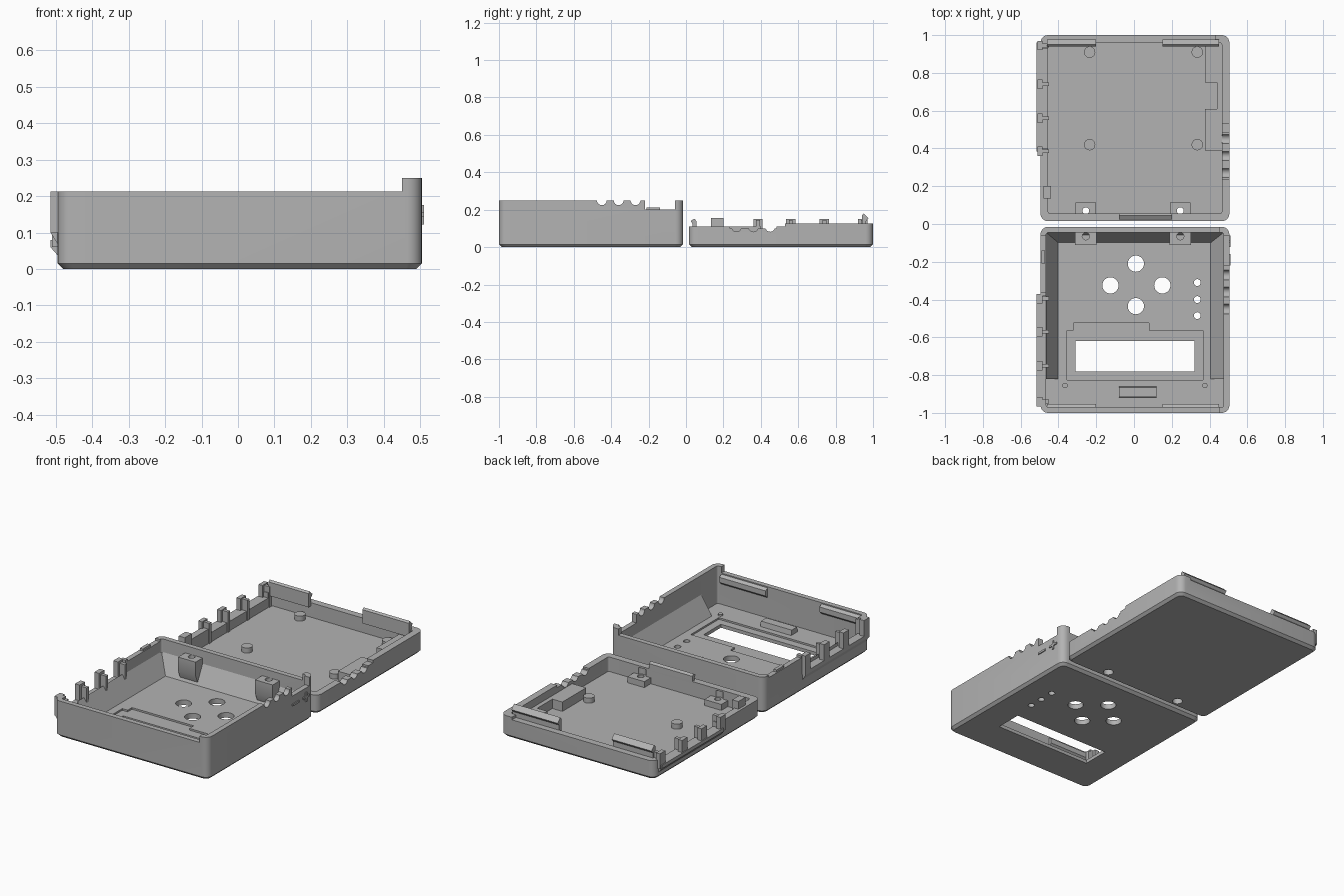
import bpy, bmesh, math
from mathutils import Matrix

if "Cube" in bpy.data.objects:
    bpy.data.objects.remove(bpy.data.objects["Cube"], do_unlink=True)

# Single grey plastic
plastic = bpy.data.materials.new("grey_plastic")
plastic.use_nodes = True
GREY = (0.45, 0.45, 0.45, 1)
plastic.diffuse_color = GREY
plastic.node_tree.nodes["Principled BSDF"].inputs["Base Color"].default_value = GREY
parts = []


def finish(bm, name):
    bmesh.ops.recalc_face_normals(bm, faces=bm.faces)
    mesh = bpy.data.meshes.new(name)
    bm.to_mesh(mesh)
    bm.free()
    mesh.materials.append(plastic)
    ob = bpy.data.objects.new(name, mesh)
    bpy.context.collection.objects.link(ob)
    parts.append(ob)
    return ob


def box(name, x0, x1, y0, y1, z0, z1):
    bm = bmesh.new()
    bmesh.ops.create_cube(bm, size=1)
    bmesh.ops.scale(bm, vec=(x1 - x0, y1 - y0, z1 - z0), verts=bm.verts)
    bmesh.ops.translate(bm, vec=((x0 + x1) / 2, (y0 + y1) / 2, (z0 + z1) / 2), verts=bm.verts)
    return finish(bm, name)


def rod(name, x, y, z, r, length, axis="Z"):
    bm = bmesh.new()
    bmesh.ops.create_cone(bm, cap_ends=True, segments=28, radius1=r, radius2=r, depth=length)
    if axis == "X":
        bmesh.ops.rotate(bm, matrix=Matrix.Rotation(math.pi / 2, 3, "Y"), verts=bm.verts)
    bmesh.ops.translate(bm, vec=(x, y, z), verts=bm.verts)
    return finish(bm, name)


def prism(name, points, a, b, axis, miter=0):
    """Extrude a profile along an axis; points are (other, z), miter shortens ends by height loss."""
    bm = bmesh.new()
    top = max(p[1] for p in points)
    rings = []
    for end, sign in ((a, 1), (b, -1)):
        ring = []
        for u, z in points:
            t = end + sign * miter * (top - z)
            ring.append(bm.verts.new((u, t, z) if axis == "Y" else (t, u, z)))
        rings.append(ring)
        bm.faces.new(ring)
    n = len(points)
    for i in range(n):
        j = (i + 1) % n
        bm.faces.new((rings[0][i], rings[0][j], rings[1][j], rings[1][i]))
    return finish(bm, name)


def rounded_loop(bm, x0, x1, y0, y1, r, z):
    verts = []
    corners = ((x1 - r, y1 - r), (x0 + r, y1 - r), (x0 + r, y0 + r), (x1 - r, y0 + r))
    for q, (cx, cy) in enumerate(corners):
        for i in range(7):
            t = (q + i / 6) * math.pi / 2
            verts.append(bm.verts.new((cx + r * math.cos(t), cy + r * math.sin(t), z)))
    return verts


def tray(name, y0, y1, height, floor, wall):
    bm = bmesh.new()
    x0, x1 = -0.495, 0.505
    loops = []
    for inset, r, z in ((0.015, 0.03, 0), (0, 0.04, 0.015), (0, 0.04, height),
                        (wall, 0.012, height), (wall, 0.012, floor)):
        loops.append(rounded_loop(bm, x0 + inset, x1 - inset, y0 + inset, y1 - inset, r, z))
    for lo, hi in zip(loops, loops[1:]):
        for i in range(len(lo)):
            j = (i + 1) % len(lo)
            bm.faces.new((lo[i], lo[j], hi[j], hi[i]))
    bm.faces.new(loops[0])
    bm.faces.new(loops[-1])
    return finish(bm, name)


def cut(target, cutters):
    for c in cutters:
        mod = target.modifiers.new("cut", "BOOLEAN")
        mod.operation, mod.solver, mod.object = "DIFFERENCE", "EXACT", c
    bpy.context.view_layer.update()
    deps = bpy.context.evaluated_depsgraph_get()
    mesh = bpy.data.meshes.new_from_object(target.evaluated_get(deps))
    target.modifiers.clear()
    target.data = mesh
    for c in cutters:
        parts.remove(c)
        bpy.data.objects.remove(c, do_unlink=True)


def notch(*dims):
    return box("cutter", *dims)


WIRES = (0.27, 0.36, 0.45)
SCREWS = (-0.255, 0.245)

# Deep front tray with panel openings, wire notches and lowered walls
deep = tray("deep_tray", -1, -0.015, 0.25, 0.03, 0.03)
cutters = [notch(-0.6, 0.45, -1.1, 0.1, 0.213, 0.4),
           notch(-0.6, -0.44, -0.36, -0.06, 0.2, 0.4),
           notch(-0.6, -0.44, -0.93, -0.38, 0.12, 0.4),
           notch(0.44, 0.6, -0.22, -0.06, 0.2, 0.4),
           notch(-0.355, 0.365, -0.825, -0.565, 0.02, 0.1),
           notch(-0.32, 0.08, -0.57, -0.525, 0.02, 0.1),
           notch(-0.31, 0.32, -0.78, -0.62, -0.1, 0.1)]
cutters += [rod("cutter", x, y, 0, 0.043, 0.2)
            for x, y in ((0.01, -0.21), (-0.125, -0.325), (0.15, -0.325), (0.01, -0.435))]
cutters += [rod("cutter", 0.335, y, 0, 0.018, 0.2) for y in (-0.31, -0.4, -0.485)]
cutters += [rod("cutter", 0.49, -y, 0.25, 0.026, 0.15, "X") for y in WIRES]
cut(deep, cutters)

# Sloped inner walls
prism("left_slope", [(0.477, 0.028), (0.405, 0.028), (0.477, 0.14)], -0.82, -0.04, "Y")
prism("right_slope", [(-0.467, 0.028), (-0.4, 0.028), (-0.467, 0.14)], -0.82, -0.04, "Y")
prism("back_slope", [(-0.043, 0.028), (-0.1, 0.028), (-0.043, 0.14)], -0.467, 0.477, "X")

# Shallow back tray
shallow = tray("shallow_tray", 0.015, 1, 0.125, 0.025, 0.04)
cutters = [notch(-0.6, 0.6, -0.1, 0.53, 0.11, 0.3),
           notch(-0.6, 0.43, 0.5, 1.1, 0.11, 0.3),
           notch(0.44, 0.6, 0.235, 0.485, 0.1, 0.3),
           notch(-0.6, -0.44, 0.4, 0.93, 0.08, 0.3)]
cutters += [rod("cutter", 0.49, y, 0.108, 0.026, 0.15, "X") for y in WIRES]
cutters += [rod("cutter", x, 0.07, 0, 0.028, 0.2) for x in SCREWS]
cut(shallow, cutters)

# Screw bosses on both trays
for x in SCREWS:
    boss = prism("deep_screw_boss", [(-0.03, 0.03), (-0.085, 0.03), (-0.11, 0.09),
                                     (-0.11, 0.17), (-0.03, 0.17)], x - 0.057, x + 0.057, "X")
    cut(boss, [rod("cutter", x, -0.065, 0.17, 0.019, 0.12)])
    boss = box("shallow_screw_boss", x - 0.055, x + 0.055, 0.03, 0.115, 0.02, 0.06)
    cut(boss, [rod("cutter", x, 0.07, 0.05, 0.018, 0.1), rod("cutter", x, 0.07, 0, 0.028, 0.08)])

# Board standoffs and battery platform in the shallow tray
for x in (-0.235, 0.335):
    for y in (0.42, 0.91):
        rod("standoff", x, y, 0.035, 0.03, 0.04)
platform = box("side_platform", 0.375, 0.475, 0.39, 0.97, 0.02, 0.08)
cut(platform, [notch(0.3, 0.44, 0.61, 0.75, 0, 0.2)])

# Small floor pieces in the deep tray
prism("floor_boss", [(-0.92, 0.028), (-0.86, 0.028), (-0.865, 0.06), (-0.915, 0.06)],
      -0.08, 0.12, "X")
for x in (-0.365, 0.375):
    rod("floor_pin", x, -0.855, 0.033, 0.014, 0.012)

# Snap hooks and matching rails
for x0, x1 in ((-0.46, -0.2), (0.15, 0.45)):
    prism("snap_hook", [(0.94, 0.09), (0.963, 0.09), (0.963, 0.14), (0.976, 0.155),
                        (0.95, 0.18), (0.94, 0.17)], x0, x1, "X")
    prism("snap_rail", [(-0.98, 0.14), (-0.952, 0.165), (-0.952, 0.195), (-0.98, 0.213)],
          x0, x1, "X")
prism("centre_hook", [(0.035, 0.1), (0.055, 0.1), (0.055, 0.14), (0.045, 0.152),
                      (0.025, 0.14), (0.035, 0.125)], -0.08, 0.2, "X")

# Outer ribs and latch posts on the right-hand walls
prism("deep_side_rib", [(-0.48, 0.045), (-0.515, 0.1), (-0.515, 0.12), (-0.48, 0.12)],
      -0.96, -0.375, "Y")
prism("shallow_side_rib", [(-0.48, 0.02), (-0.515, 0.06), (-0.515, 0.08), (-0.48, 0.08)],
      0.385, 0.96, "Y")
for y in (-0.94, -0.75, -0.57, -0.395):
    box("deep_latch_post", -0.515, -0.485, y - 0.025, y + 0.025, 0.1, 0.213)
    box("deep_latch_web", -0.49, -0.45, y - 0.01, y + 0.01, 0.03, 0.2)
for y in (0.385, 0.56, 0.74, 0.945):
    box("shallow_latch_post", -0.51, -0.485, y - 0.025, y + 0.025, 0.06, 0.15)
    box("shallow_latch_web", -0.49, -0.45, y - 0.01, y + 0.01, 0.02, 0.145)
box("switch_holder", -0.48, -0.44, 0.135, 0.2, 0.02, 0.155)
box("switch_tab", -0.49, -0.47, -0.21, -0.14, 0.19, 0.213)

# Raised polarity marks on the outer side wall
box("minus_mark", 0.5, 0.511, -0.22, -0.16, 0.143, 0.155)
box("plus_mark_bar", 0.5, 0.511, -0.122, -0.062, 0.143, 0.155)
box("plus_mark_stem", 0.5, 0.511, -0.098, -0.086, 0.122, 0.176)

# Smooth the rounded corners, keep edges sharp
bpy.ops.object.select_all(action="DESELECT")
for ob in parts:
    ob.select_set(True)
bpy.context.view_layer.objects.active = parts[0]
bpy.ops.object.shade_smooth_by_angle(angle=math.radians(30))
